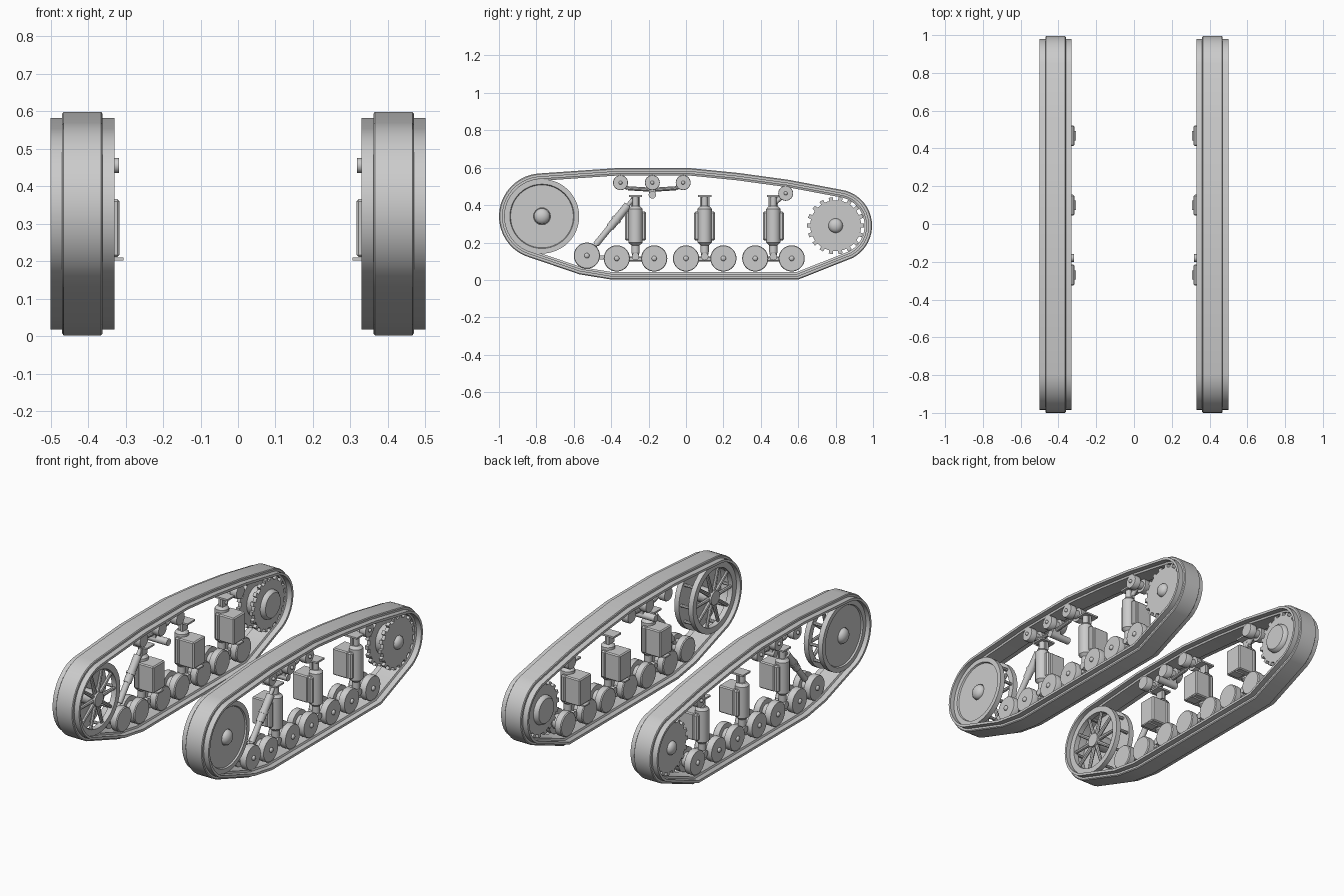
import bpy, bmesh, math
from mathutils import Vector, Matrix

if "Cube" in bpy.data.objects:
    bpy.data.objects.remove(bpy.data.objects["Cube"], do_unlink=True)

grey = bpy.data.materials.new("plain_grey")
grey.use_nodes = True
grey.diffuse_color = (0.6, 0.6, 0.6, 1)
grey.node_tree.nodes["Principled BSDF"].inputs["Base Color"].default_value = (0.6, 0.6, 0.6, 1)

MID = 0.415  # centre plane of the left track


def finish(bm, name):
    """Turn a bmesh into an object mirrored to the other track."""
    bmesh.ops.recalc_face_normals(bm, faces=bm.faces)
    me = bpy.data.meshes.new(name)
    bm.to_mesh(me)
    bm.free()
    me.materials.append(grey)
    ob = bpy.data.objects.new(name, me)
    bpy.context.collection.objects.link(ob)
    bpy.ops.object.select_all(action='DESELECT')
    ob.select_set(True)
    bpy.context.view_layer.objects.active = ob
    bpy.ops.object.shade_smooth_by_angle(angle=math.radians(35))
    ob.modifiers.new("Mirror", 'MIRROR').use_mirror_merge = False
    return ob


def lathe(bm, y, z, profile, seg=32):
    """Revolve (x, radius) points about an axis along x; closed=ring if ends match."""
    ring = profile[0] == profile[-1]
    pts = profile[:-1] if ring else profile
    loops = []
    for x, r in pts:
        loops.append([bm.verts.new((x, y + r * math.cos(a), z + r * math.sin(a)))
                      for a in (2 * math.pi * i / seg for i in range(seg))])
    pairs = list(zip(loops, loops[1:])) + ([(loops[-1], loops[0])] if ring else [])
    for a, b in pairs:
        for i in range(seg):
            j = (i + 1) % seg
            bm.faces.new((a[i], a[j], b[j], b[i]))
    if not ring:
        bm.faces.new(loops[0])
        bm.faces.new(loops[-1])


def box(bm, centre, size, bevel=0):
    m = Matrix.Translation(centre) @ Matrix.Diagonal((*size, 1))
    vs = bmesh.ops.create_cube(bm, size=1, matrix=m)["verts"]
    if bevel:
        es = list({e for v in vs for e in v.link_edges})
        bmesh.ops.bevel(bm, geom=es, offset=bevel, segments=1, affect='EDGES')


def rod(bm, a, b, r1, r2=None, seg=16):
    a, b = Vector(a), Vector(b)
    d = b - a
    m = Matrix.Translation((a + b) / 2) @ d.to_track_quat('Z', 'Y').to_matrix().to_4x4()
    bmesh.ops.create_cone(bm, cap_ends=True, segments=seg, radius1=r1,
                          radius2=r1 if r2 is None else r2, depth=d.length, matrix=m)


def arc(cy, cz, r, a0, a1, n):
    return [Vector((cy + r * math.cos(t), cz + r * math.sin(t)))
            for t in (math.radians(a0 + (a1 - a0) * i / n) for i in range(n + 1))]


def dome(x, r, h):
    return [(x + h * math.sin(t), r * math.cos(t)) for t in (0, 0.35, 0.7, 1.05, 1.4)]


# Track belt: a stepped section swept round the running line
path = arc(0.80, 0.29, 0.195, -62, 74, 16)
path += [Vector(p) for p in ((0.55, 0.535), (0.28, 0.572), (0.02, 0.598), (-0.37, 0.598))]
path += arc(-0.77, 0.34, 0.23, 96, 246, 18)
path += [Vector(p) for p in ((-0.57, 0.03), (-0.4, 0.002), (0.6, 0.002))]
section = [(-0.05, 0), (0.05, 0), (0.054, 0.005), (0.054, 0.016), (0.085, 0.016), (0.085, 0.03),
           (0.054, 0.03), (0.05, 0.04), (-0.05, 0.04), (-0.054, 0.03), (-0.085, 0.03),
           (-0.085, 0.016), (-0.054, 0.016), (-0.054, 0.005)]
bm = bmesh.new()
rings = []
for i, p in enumerate(path):
    d0 = (p - path[i - 1]).normalized()
    d1 = (path[(i + 1) % len(path)] - p).normalized()
    n = Vector((-d0.y - d1.y, d0.x + d1.x)).normalized()
    n /= n.dot(Vector((-d1.y, d1.x)))
    rings.append([bm.verts.new((MID + x, p.x + n.x * o, p.y + n.y * o)) for x, o in section])
for a, b in zip(rings, rings[1:] + rings[:1]):
    for i in range(len(section)):
        j = (i + 1) % len(section)
        bm.faces.new((a[i], a[j], b[j], b[i]))
finish(bm, "track_belt")

# Front idler: solid dished outer wheel, spoked inner wheel, rungs between
IY, IZ = -0.77, 0.34
bm = bmesh.new()
lathe(bm, IY, IZ, [(0.445, 0.199), (0.475, 0.199), (0.475, 0.172), (0.466, 0.168),
                   (0.466, 0.045), (0.445, 0.045)], 48)
lathe(bm, IY, IZ, [(0.355, 0.199), (0.385, 0.199), (0.385, 0.165), (0.355, 0.165), (0.355, 0.199)], 48)
lathe(bm, IY, IZ, [(0.35, 0.04)] + dome(0.466, 0.043, 0.03), 24)
for i in range(10):
    t = 2 * math.pi * i / 10
    c, s = math.cos(t), math.sin(t)
    rod(bm, (0.37, IY + 0.03 * c, IZ + 0.03 * s), (0.37, IY + 0.17 * c, IZ + 0.17 * s), 0.012, 0.009, 8)
    rod(bm, (0.38, IY + 0.18 * c, IZ + 0.18 * s), (0.45, IY + 0.18 * c, IZ + 0.18 * s), 0.009, None, 8)
finish(bm, "idler_wheel")

# Rear drive sprocket with two toothed discs
SY, SZ = 0.80, 0.29
bm = bmesh.new()
for x in (0.37, 0.455):
    lathe(bm, SY, SZ, [(x - 0.01, 0.136), (x + 0.01, 0.136)], 40)
    for i in range(18):
        t = 2 * math.pi * i / 18
        m = (Matrix.Translation((x, SY, SZ)) @ Matrix.Rotation(t, 4, 'X')
             @ Matrix.Translation((0, 0.142, 0)) @ Matrix.Diagonal((0.02, 0.022, 0.022, 1)))
        bmesh.ops.create_cube(bm, size=1, matrix=m)
lathe(bm, SY, SZ, [(0.335, 0.07), (0.345, 0.08), (0.37, 0.085), (0.455, 0.085)], 32)
lathe(bm, SY, SZ, [(0.46, 0.04)] + dome(0.467, 0.038, 0.025), 24)
finish(bm, "drive_sprocket")


def twin_wheel(name, y, z, r, hub):
    """Two discs with a groove between them and a small hub cap."""
    bm = bmesh.new()
    lathe(bm, y, z, [(0.357, r * 0.93), (0.362, r), (0.397, r), (0.397, r * 0.6), (0.433, r * 0.6),
                     (0.433, r), (0.466, r), (0.47, r * 0.96)], 28)
    lathe(bm, y, z, [(0.46, hub)] + dome(0.474, hub, 0.008), 12)
    finish(bm, name)


# Road wheels and return rollers
for i, y in enumerate((-0.37, -0.17, 0.0, 0.2, 0.37, 0.565)):
    twin_wheel(f"road_wheel_{i + 1}", y, 0.115, 0.07, 0.014)
twin_wheel("front_road_wheel", -0.53, 0.13, 0.07, 0.014)
for i, (y, z) in enumerate(((-0.35, 0.52), (-0.18, 0.52), (-0.015, 0.52), (0.533, 0.463))):
    twin_wheel(f"return_roller_{i + 1}", y, z, 0.04, 0.01)

# Suspension units: outer damper, inner housing, top plate and wheel beam
for i, y in enumerate((-0.27, 0.1, 0.467)):
    bm = bmesh.new()
    x = 0.43
    for z0, z1, r0, r1 in ((0.2, 0.38, 0.038, 0.038), (0.38, 0.395, 0.038, 0.024), (0.185, 0.2, 0.022, 0.038),
                           (0.15, 0.185, 0.022, 0.022), (0.395, 0.445, 0.017, 0.017), (0.11, 0.15, 0.014, 0.022)):
        rod(bm, (x, y, z0), (x, y, z1), r0, r1, 20)
    box(bm, (0.415, y, 0.449), (0.09, 0.07, 0.01))
    box(bm, (0.415, y, 0.42), (0.015, 0.05, 0.05))
    finish(bm, f"damper_{i + 1}")

    bm = bmesh.new()
    box(bm, (0.365, y, 0.288), (0.098, 0.11, 0.155), 0.006)
    box(bm, (0.34, y, 0.205), (0.068, 0.05, 0.008))
    box(bm, (0.425, y, 0.288), (0.03, 0.112, 0.155), 0.008)
    finish(bm, f"suspension_housing_{i + 1}")

    bm = bmesh.new()
    box(bm, (MID, y, 0.112), (0.03, 0.2, 0.026), 0.004)
    rod(bm, (0.385, y, 0.125), (0.455, y, 0.125), 0.02)
    finish(bm, f"bogie_beam_{i + 1}")

# Front tensioning strut and link
bm = bmesh.new()
a, b = Vector((0.425, -0.53, 0.13)), Vector((0.425, -0.285, 0.43))
for t0, t1, r in ((0, 1, 0.011), (0.2, 0.5, 0.017), (0.5, 0.9, 0.022), (0.62, 0.66, 0.026)):
    rod(bm, a.lerp(b, t0), a.lerp(b, t1), r)
box(bm, (MID, -0.45, 0.12), (0.025, 0.17, 0.022))
finish(bm, "tension_strut")

# Carrier for the upper rollers
bm = bmesh.new()
line = [(-0.35, 0.51), (-0.31, 0.49), (-0.18, 0.482), (-0.055, 0.49), (-0.015, 0.51)]
for p, q in zip(line, line[1:]):
    rod(bm, (MID, *p), (MID, *q), 0.011, None, 10)
rod(bm, (0.318, -0.18, 0.455), (0.45, -0.18, 0.455), 0.02)
box(bm, (MID, -0.18, 0.47), (0.05, 0.035, 0.03))
finish(bm, "roller_carrier")

# Arm holding the rear return roller
bm = bmesh.new()
rod(bm, (MID, 0.467, 0.405), (MID, 0.533, 0.463), 0.013)
finish(bm, "rear_roller_arm")
